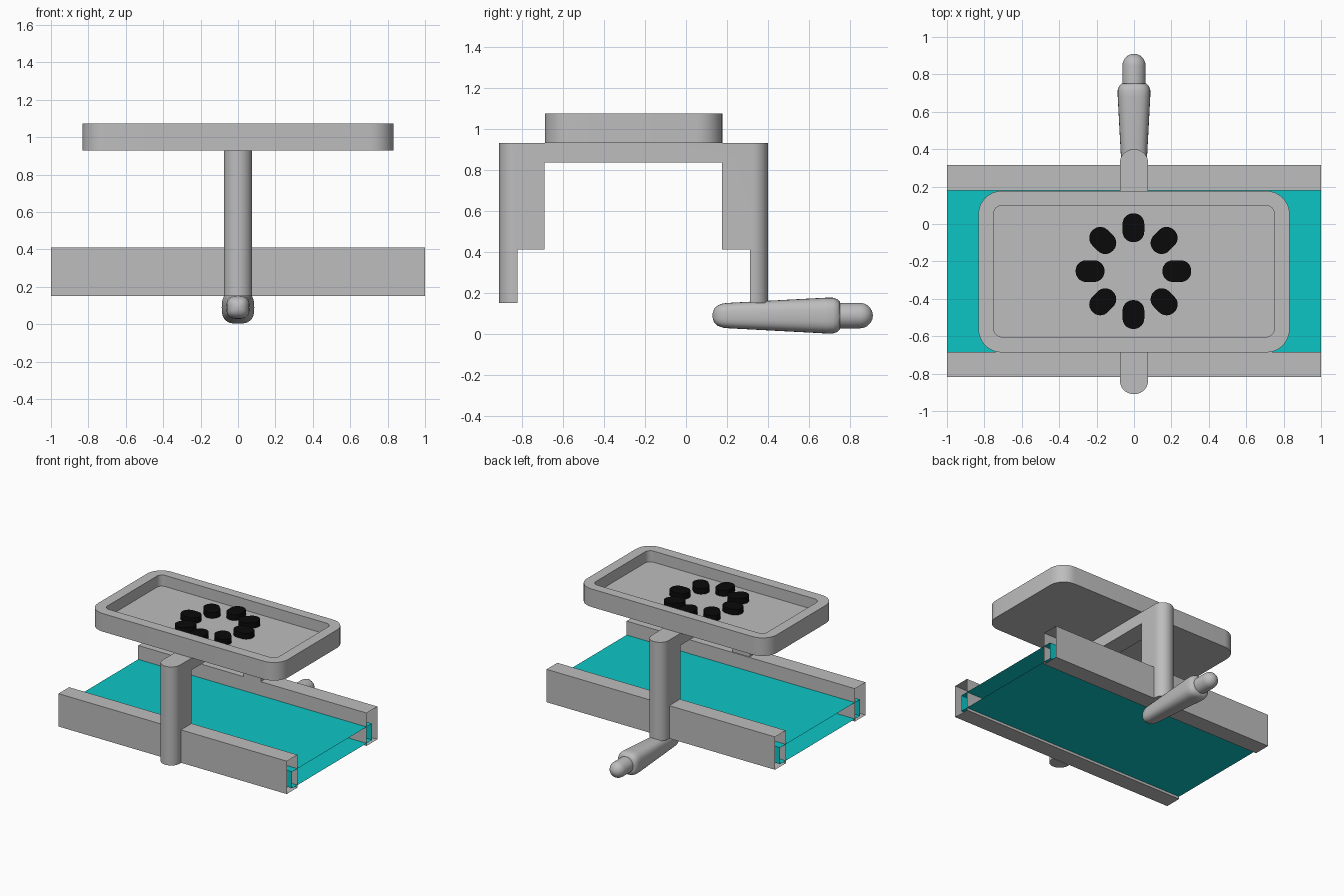
import bpy, bmesh, math
from mathutils import Matrix

if "Cube" in bpy.data.objects:
    bpy.data.objects.remove(bpy.data.objects["Cube"])


def material(name, rgb):
    m = bpy.data.materials.new(name)
    m.diffuse_color = (*rgb, 1)
    m.use_nodes = True
    m.node_tree.nodes["Principled BSDF"].inputs["Base Color"].default_value = m.diffuse_color
    return m


GREY = material("grey metal", (0.51, 0.51, 0.51))
CYAN = material("cyan belt", (0.004, 0.56, 0.56))
BLACK = material("black rubber", (0.003, 0.003, 0.003))


def finish(name, bm, mat, smooth=None):
    bmesh.ops.recalc_face_normals(bm, faces=bm.faces)
    me = bpy.data.meshes.new(name)
    bm.to_mesh(me)
    bm.free()
    ob = bpy.data.objects.new(name, me)
    bpy.context.collection.objects.link(ob)
    me.materials.append(mat)
    if smooth:
        bpy.ops.object.select_all(action='DESELECT')
        ob.select_set(True)
        bpy.context.view_layer.objects.active = ob
        bpy.ops.object.shade_smooth_by_angle(angle=math.radians(smooth))
    return ob


def rounded(hx, hy, r, cx=0, cy=0, n=8):
    """Outline of a rounded rectangle; r equal to hx gives a capsule."""
    pts = []
    for k, (sx, sy) in enumerate([(1, 1), (-1, 1), (-1, -1), (1, -1)]):
        for i in range(n + 1):
            a = math.pi / 2 * (k + i / n)
            pts.append((cx + sx * (hx - r) + r * math.cos(a),
                        cy + sy * (hy - r) + r * math.sin(a)))
    return pts


def loft(bm, rings):
    """Skin a list of equal-length rings and cap both ends."""
    vs = [[bm.verts.new(p) for p in ring] for ring in rings]
    n = len(vs[0])
    for a, b in zip(vs, vs[1:]):
        for i in range(n):
            j = (i + 1) % n
            bm.faces.new((a[i], a[j], b[j], b[i]))
    bm.faces.new(vs[0])
    bm.faces.new(vs[-1])
    bmesh.ops.remove_doubles(bm, verts=bm.verts, dist=1e-5)


def at(outline, z):
    return [(x, y, z) for x, y in outline]


def tube(name, y0, y1, z0, z1, mat):
    """Rectangular sleeve along x, open at both ends."""
    bm = bmesh.new()
    yz = [(y0, z0), (y1, z0), (y1, z1), (y0, z1)]
    a, b = [[bm.verts.new((x, y, z)) for y, z in yz] for x in (-1, 1)]
    for i in range(4):
        j = (i + 1) % 4
        bm.faces.new((a[i], b[i], b[j], a[j]))
    return finish(name, bm, mat)


MID = -0.255  # y of the belt, bridge and tray centre

# Rails and belt
tube("front_rail", -0.818, -0.685, 0.15, 0.41, GREY)
tube("back_rail", 0.18, 0.315, 0.15, 0.41, GREY)
tube("belt", -0.75, 0.25, 0.17, 0.30, CYAN)

# Bridge frame: capsule block with stepped openings cut out
bm = bmesh.new()
plan = rounded(0.076, 0.655, 0.075, cy=MID, n=10)
loft(bm, [at(plan, 0.15), at(plan, 0.93)])
bridge = finish("bridge_frame", bm, GREY)
for y0, y1, top in [(-0.69, 0.176, 0.835), (-0.82, 0.312, 0.412)]:
    bm = bmesh.new()
    bmesh.ops.create_cube(bm, size=1, matrix=Matrix.Translation((0, (y0 + y1) / 2, top / 2))
                          @ Matrix.Diagonal((1, y1 - y0, top, 1)))
    cutter = finish("opening_cutter", bm, GREY)
    cutter.hide_render = True
    mod = bridge.modifiers.new("opening", 'BOOLEAN')
    mod.operation, mod.object, mod.solver = 'DIFFERENCE', cutter, 'EXACT'
    bpy.context.view_layer.objects.active = bridge
    bpy.ops.object.modifier_apply(modifier=mod.name)
    bpy.data.objects.remove(cutter)
bpy.ops.object.select_all(action='DESELECT')
bridge.select_set(True)
bpy.ops.object.shade_smooth_by_angle(angle=math.radians(30))

# Tray with recessed floor
bm = bmesh.new()
outer = rounded(0.832, 0.432, 0.125, cy=MID)
inner = rounded(0.75, 0.352, 0.045, cy=MID + 0.003)
loft(bm, [at(outer, 0.93), at(outer, 1.073), at(inner, 1.073), at(inner, 0.985)])
finish("tray", bm, GREY, 30)

# Ring of black pads on the tray
for k in range(8):
    bm = bmesh.new()
    pad = rounded(0.058, 0.077, 0.056, cy=0.232)
    loft(bm, [at(pad, 0.983), at(pad, 1.03)])
    bm.transform(Matrix.Translation((-0.003, MID + 0.003, 0)) @ Matrix.Rotation(k * math.pi / 4, 4, 'Z'))
    finish(f"pad_{k + 1}", bm, BLACK, 30)


def lathe(name, profile, power):
    """Rings along y; a power above 2 makes the section squarer."""
    def s(v):
        return math.copysign(abs(v) ** (2 / power), v)
    bm = bmesh.new()
    loft(bm, [[(r * s(math.cos(t)), y, 0.09 + r * s(math.sin(t)))
               for t in (2 * math.pi * i / 32 for i in range(32))] for y, r in profile])
    finish(name, bm, GREY, 40)


# Handle grip and its rounded tip
lathe("handle_grip", [(0.13, 0.012), (0.137, 0.034), (0.155, 0.05), (0.18, 0.059), (0.21, 0.062),
                      (0.68, 0.087), (0.715, 0.087), (0.738, 0.08), (0.75, 0.066)], 2.8)
lathe("handle_tip", [(0.72, 0.062), (0.848, 0.062)] +
      [(0.848 + 0.062 * math.sin(a), 0.062 * math.cos(a))
       for a in (math.radians(d) for d in (18, 36, 54, 72, 86))], 2)
